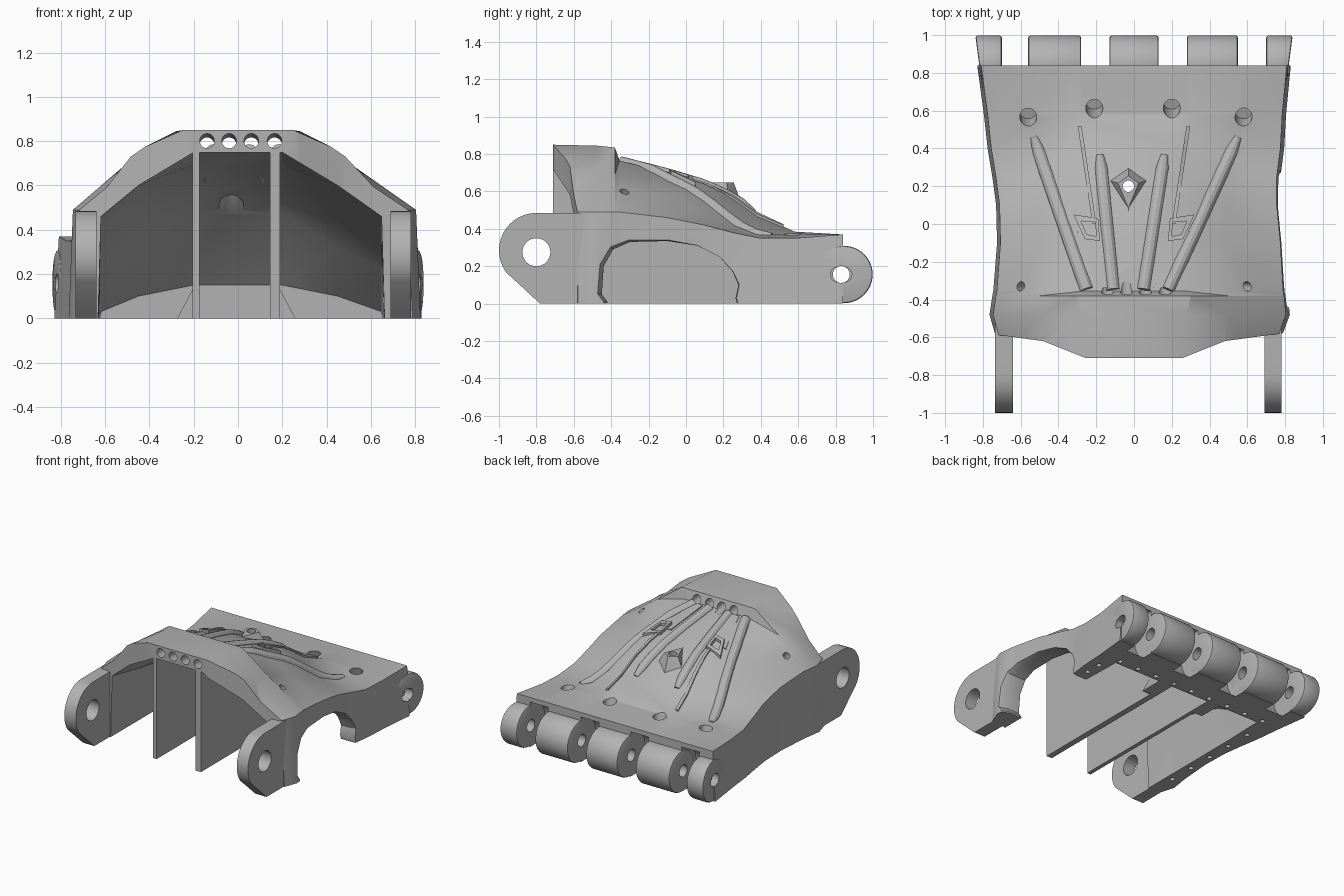
import bpy, bmesh, math
from mathutils import Vector
from mathutils.bvhtree import BVHTree

default = bpy.data.objects.get("Cube")
if default:
    bpy.data.objects.remove(default)

GREY = (0.45, 0.45, 0.45, 1)
grey = bpy.data.materials.new("plain grey")
grey.use_nodes = True
grey.diffuse_color = GREY
grey.node_tree.nodes["Principled BSDF"].inputs["Base Color"].default_value = GREY
parts = []


def link(name, data, keep=True):
    obj = bpy.data.objects.new(name, data)
    bpy.context.collection.objects.link(obj)
    data.materials.append(grey)
    obj.hide_render = not keep
    if keep:
        parts.append(obj)
    return obj


def finish(name, bm, keep):
    bmesh.ops.recalc_face_normals(bm, faces=bm.faces)
    mesh = bpy.data.meshes.new(name)
    bm.to_mesh(mesh)
    bm.free()
    return link(name, mesh, keep)


def loft(name, rings, keep=True):
    bm = bmesh.new()
    loops = [[bm.verts.new(p) for p in ring] for ring in rings]
    n = len(loops[0])
    for a, b in zip(loops, loops[1:]):
        for i in range(n):
            j = (i + 1) % n
            bm.faces.new((a[i], a[j], b[j], b[i]))
    bm.faces.new(loops[0])
    bm.faces.new(loops[-1])
    bmesh.ops.triangulate(bm, faces=[f for f in bm.faces if n < 20 or len(f.verts) == 4])
    return finish(name, bm, keep)


def side_prism(name, outline, x0, x1, keep=True):
    return loft(name, [[(x, y, z) for y, z in outline] for x in (x0, x1)], keep)


def rod(name, start, end, r0, r1=None, keep=False, sides=32):
    start, end = Vector(start), Vector(end)
    turn = (end - start).to_track_quat("Z", "Y")
    rings = []
    for centre, r in ((start, r0), (end, r0 if r1 is None else r1)):
        rings.append([centre + turn @ Vector((r * math.cos(a), r * math.sin(a), 0))
                      for a in (math.tau * i / sides for i in range(sides))])
    return loft(name, rings, keep)


def bake(obj):
    bpy.context.view_layer.update()
    graph = bpy.context.evaluated_depsgraph_get()
    mesh = bpy.data.meshes.new_from_object(obj.evaluated_get(graph))
    obj.modifiers.clear()
    obj.data = mesh


def cut(obj, cutter):
    mod = obj.modifiers.new("cut", "BOOLEAN")
    mod.operation, mod.solver, mod.object = "DIFFERENCE", "EXACT", cutter
    bake(obj)
    bpy.data.objects.remove(cutter)


# Arched shell: y, crown x, shoulder x, crown z, shoulder z, edge z, left x, right x
def section(y, c, m, zc, zm, ze, xl, xr, floor=0):
    return [(xl, y, floor), (xl * .975, y, ze), (-m, y, zm), (-c, y, zc),
            (c, y, zc), (m, y, zm), (xr * .975, y, ze), (xr, y, floor)]


outer = [(-.71, .25, .48, .85, .745, .49, -.7, .74),
         (-.48, .28, .49, .845, .71, .49, -.765, .825),
         (-.38, .3, .5, .835, .69, .49, -.75, .815),
         (-.355, .27, .5, .765, .67, .49, -.745, .81),
         (-.1, .24, .5, .7, .58, .46, -.725, .795),
         (.1, .26, .5, .64, .5, .42, -.73, .775),
         (.25, .24, .5, .57, .42, .38, -.75, .775),
         (.4, .25, .5, .47, .37, .35, -.775, .795),
         (.58, .3, .55, .385, .375, .35, -.795, .805),
         (.84, .3, .6, .37, .37, .37, -.83, .83)]
inner = [(-.9, .75, .6, .46), (-.6, .75, .6, .46), (-.3, .695, .57, .4),
         (0, .625, .48, .35), (.17, .555, .4, .29), (.3, .47, .32, .22), (.58, .15, .1, .03)]
shell = loft("arched_shell", [section(*s) for s in outer])
cut(shell, loft("hollow", [section(y, .2, .45, zc, zm, ze, -.635, .665, -.1)
                           for y, zc, zm, ze in inner], False))
# Front edge swept back on both sides
sweep = [(.25, -.712), (.48, -.62), (.79, -.578), (1, -.57), (1, -.9), (.25, -.9)]
for s in (-1, 1):
    cut(shell, loft("sweep", [[(s * x, y, z) for x, y in sweep] for z in (-.1, 1)], False))
bpy.context.view_layer.update()
tree = BVHTree.FromObject(shell, bpy.context.evaluated_depsgraph_get())


def surface(x, y, lift=0):
    hit = tree.ray_cast(Vector((x, y, 3)), Vector((0, 0, -1)))[0]
    return Vector((x, y, (hit.z if hit else .4) + lift))


# Side opening on one wall, flared towards the outside
arch = [(-.43, -.1), (-.42, .01), (-.45, .05), (-.44, .2), (-.39, .29), (-.3, .33), (-.1, .335),
        (.06, .31), (.18, .25), (.25, .17), (.28, .1), (.265, .03), (.3, -.1)]
cut(shell, loft("side_opening", [[(x, -.08 + (y + .08) * k, z * k) for y, z in arch]
                                 for x, k in ((.5, 1), (.76, 1), (.86, 1.1))], False))

# Hinge knuckles and the gaps between them
HY, HZ = .845, .156


def pin():
    return rod("pin_hole", (-1, HY - .015, HZ), (1, HY - .015, HZ), .045)


for a, b in ((.13, .28), (.55, .7)):
    for s in (-1, 1):
        cut(shell, rod("gap", (s * a, HY, HZ), (s * b, HY, HZ), .18))
cut(shell, pin())
slot = [(HY - .015 + dy + .035 * math.cos(t), HZ + .04 * math.sin(t))
        for dy, t0 in ((.022, -90), (-.022, 90))
        for t in (math.radians(t0 + 22.5 * i) for i in range(9))]
for s in (-1, 1):
    cut(shell, side_prism("slot", slot, s * .76, s * .9, False))
for a, b in ((-.82, -.7), (-.56, -.28), (-.13, .13), (.28, .55), (.7, .82)):
    knuckle = rod("hinge_knuckle", (a, HY, HZ), (b, HY, HZ), .153, keep=True, sides=48)
    # Outer knuckles flare towards the rear
    for v in knuckle.data.vertices:
        if abs(v.co.x) > .8:
            v.co.x *= 1 + .16 * (v.co.y - HY)
    bevel = knuckle.modifiers.new("bevel", "BEVEL")
    bevel.width, bevel.segments = .012, 2
    bevel.limit_method, bevel.angle_limit = "ANGLE", math.radians(40)
    bake(knuckle)
    cut(knuckle, pin())
    for s in (-1, 1):
        if max(a * s, b * s) > .8:
            cut(knuckle, side_prism("slot", slot, s * .76, s * .9, False))

# Front pivot plates
round_end = [(-.8 + .2 * math.cos(t), .285 + .2 * math.sin(t))
             for t in (math.radians(90 + 9 * i) for i in range(15))]
plate_outline = [(-.5, .485)] + round_end + [(-.78, 0), (-.46, 0)]
for name, a, b in (("right_pivot_plate", -.735, -.64), ("left_pivot_plate", .69, .782)):
    plate = side_prism(name, plate_outline, a, b)
    cut(plate, rod("pivot_hole", (a - .1, -.8, .275), (b + .1, -.8, .275), .075))

# Inner ribs with flared feet
rib = [(-.71, 0), (-.71, .755), (-.55, .755), (-.3, .715), (0, .645), (.17, .575), (.3, .49),
       (.6, .17), (.6, 0)]
for name, a, b, s in (("right_rib", -.205, -.175, -1), ("left_rib", .145, .19, 1)):
    side_prism(name, rib, a, b)
    x = a if s < 0 else b
    loft("rib_foot", [[(x, y, 0), (x + s * .07, y, 0), (x, y, .13)] for y in (.4, .6)])

# Cord channels through the crown, and their exits on the rear deck
for x in (-.14, -.04, .06, .165):
    cut(shell, rod("channel", (x, -.9, .811), (x, -.3, .78), .033))
for x, y in ((-.56, .58), (-.21, .63), (.2, .63), (.58, .58)):
    cut(shell, rod("exit_hole", (x, y + .02, .27), (x, y - .05, .48), .045))

# Raised cord tubes running over the back
for (x0, x1, y1) in ((-.25, -.53, .46), (-.11, -.18, .36), (.05, .16, .36), (.18, .55, .46)):
    curve = bpy.data.curves.new("cord_tube", "CURVE")
    curve.dimensions, curve.bevel_depth, curve.bevel_resolution = "3D", .036, 4
    curve.use_fill_caps = True
    spline = curve.splines.new("POLY")
    steps = 10
    spline.points.add(steps)
    for i, p in enumerate(spline.points):
        t = i / steps
        p.co = (*surface(x0 + (x1 - x0) * t, -.35 + (y1 + .35) * t, -.012), 1)
        p.radius = .6 if i == steps else 1
    tube = link("cord_tube_path", curve, False)
    graph = bpy.context.evaluated_depsgraph_get()
    graph.update()
    link("cord_tube", bpy.data.meshes.new_from_object(tube.evaluated_get(graph)))
    bpy.data.objects.remove(tube)


def patch(name, corners, low, high, keep=True):
    return loft(name, [[surface(x, y, lift) for x, y in corners] for lift in (low, high)], keep)


# Webs between tube pairs, with small windowed brackets
for s in (-1, 1):
    patch("tube_web", [(s * x, y) for x, y in ((.1, -.34), (.2, -.34), (.3, -.04), (.15, -.04))],
          -.03, .008)
    bracket = patch("bracket", [(s * x, y) for x, y in
                    ((.18, -.09), (.26, -.08), (.32, .05), (.19, .03))], -.03, .025)
    window = [(s * x, y) for x, y in ((.2, -.065), (.25, -.055), (.28, .015), (.205, .01))]
    cut(bracket, patch("window", window, -.01, .1, False))
    # Slim ridge beside each outer tube
    for y0, y1 in ((0, .12), (.12, .25), (.25, .38), (.38, .52)):
        x0, x1 = .2 + .15 * y0, .2 + .15 * y1
        patch("slim_ridge", [(s * x0, y0), (s * (x0 + .02), y0), (s * (x1 + .02), y1),
                             (s * x1, y1)], -.03, .012)
    # Small oblique hole in each shoulder
    p = surface(s * .6, -.33)
    way = Vector((s * .5, 0, .8)) * .1
    cut(shell, rod("shoulder_hole", p - way, p + way, .025, sides=16))

# Diamond boss around the centre hole, with a funnel below
hub = Vector((-.03, .2, 0))
diamond = [(0, .1), (.1, .03), (0, -.21), (-.1, .03)]
boss = loft("centre_boss", [
    [surface(hub.x + x, hub.y + y, -.01) for x, y in diamond],
    [(hub.x + x * .55, hub.y + y * .55, .648) for x, y in diamond]])
for obj in (shell, boss):
    cut(obj, rod("centre_hole", hub, hub + Vector((0, 0, 1)), .03))
cut(shell, rod("funnel", hub + Vector((0, 0, .46)), hub + Vector((0, 0, .56)), .105, .03))

# Screw holes in the underside
screws = [(-.64 + .16 * i, .615) for i in range(9)]
screws += [(-.68, y / 100) for y in range(-40, 50, 20)]
screws += [(.72, y) for y in (-.52, .36, .48)]
for x, y in screws:
    cut(shell, rod("screw_hole", (x, y, -.1), (x, y, .06), .018, sides=12))

# Smooth shading with sharp edges kept
bpy.ops.object.select_all(action="DESELECT")
for obj in parts:
    obj.select_set(True)
bpy.context.view_layer.objects.active = shell
bpy.ops.object.shade_smooth_by_angle(angle=math.radians(28))
